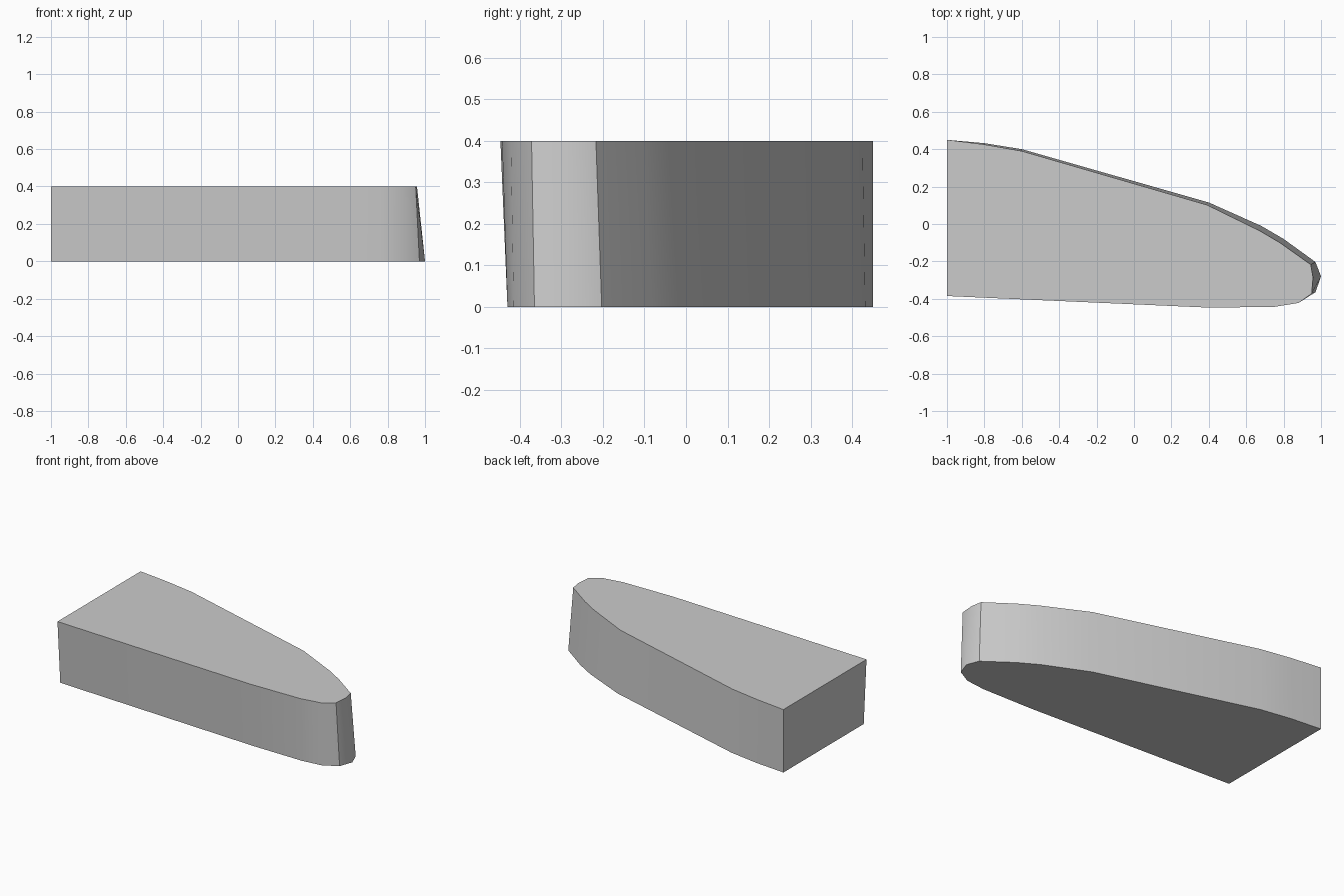
import bpy, bmesh, math

if "Cube" in bpy.data.objects:
    bpy.data.objects.remove(bpy.data.objects["Cube"])

# Matching outlines of the lower and upper faces, running from back left to front left
bottom = [(-1, .45), (-.8, .432), (-.6, .4), (.4, .115), (.68, -.01), (.8, -.08),
          (.97, -.203), (1, -.28), (.97, -.365), (.88, -.415), (.75, -.43),
          (.4, -.425), (-1, -.357)]
top = [(-1, .45), (-.8, .425), (-.6, .39), (.39, .102), (.67, -.035), (.78, -.1),
       (.945, -.217), (.957, -.285), (.95, -.372), (.88, -.422), (.75, -.443),
       (.4, -.447), (-1, -.385)]

# Tapered block lofted between the two outlines
bm = bmesh.new()
low = [bm.verts.new((x, y, 0)) for x, y in bottom]
high = [bm.verts.new((x, y, .4)) for x, y in top]
bm.faces.new(low)
bm.faces.new(high)
for i in range(len(low)):
    j = (i + 1) % len(low)
    bm.faces.new((low[i], low[j], high[j], high[i]))
bmesh.ops.recalc_face_normals(bm, faces=bm.faces)
mesh = bpy.data.meshes.new("tapered_block")
bm.to_mesh(mesh)
bm.free()
block = bpy.data.objects.new("tapered_block", mesh)
bpy.context.collection.objects.link(block)

# Soft curved sides with crisp top and bottom edges
bpy.context.view_layer.objects.active = block
block.select_set(True)
bpy.ops.object.shade_smooth_by_angle(angle=math.radians(30))
